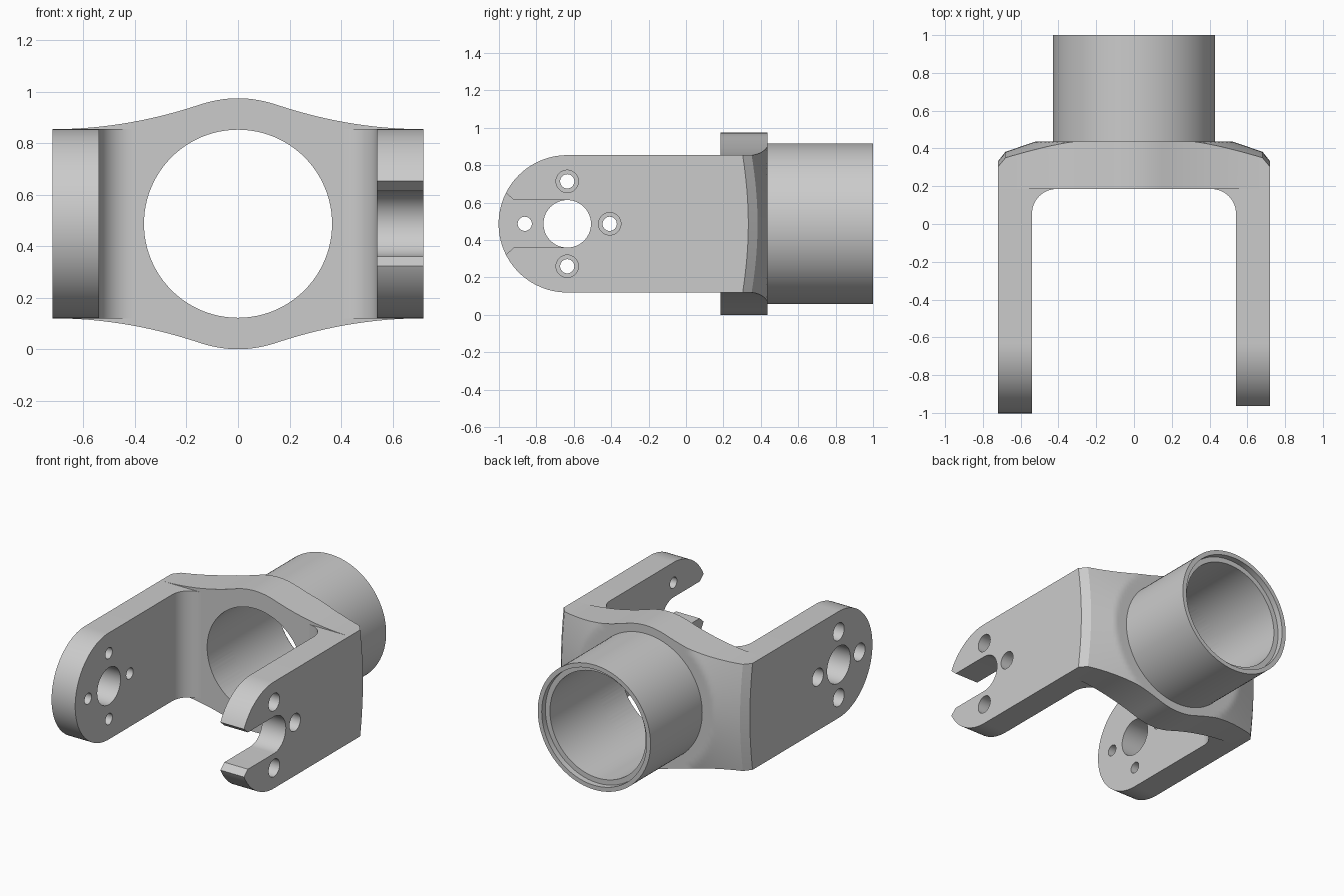
import bpy, bmesh, math

if "Cube" in bpy.data.objects:
    bpy.data.objects.remove(bpy.data.objects["Cube"])

MID = 0.487                 # height of the tube and pivot axes
PIVOT = -0.635              # depth of the pivot axis
ARM_R = 0.367               # half height of the arms
IN, OUT = 0.54, 0.72        # inner and outer faces of the arms
FRONT, BACK = 0.185, 0.437  # depth range of the yoke
BORE = 0.365

grey = bpy.data.materials.new("plain_grey")
grey.use_nodes = True
grey.diffuse_color = (0.6, 0.6, 0.6, 1)
grey.node_tree.nodes["Principled BSDF"].inputs["Base Color"].default_value = (0.6, 0.6, 0.6, 1)


def finish(name, bm):
    bmesh.ops.recalc_face_normals(bm, faces=bm.faces)
    mesh = bpy.data.meshes.new(name)
    bm.to_mesh(mesh)
    bm.free()
    mesh.materials.append(grey)
    obj = bpy.data.objects.new(name, mesh)
    bpy.context.collection.objects.link(obj)
    return obj


def activate(obj):
    bpy.ops.object.select_all(action='DESELECT')
    obj.select_set(True)
    bpy.context.view_layer.objects.active = obj


def smooth(obj):
    activate(obj)
    bpy.ops.object.shade_smooth_by_angle(angle=math.radians(30))


def prism(name, points, axis, lo, hi):
    """Extrude a closed outline along one axis."""
    place = {"x": lambda a, b, t: (t, a, b),
             "y": lambda a, b, t: (a, t, b),
             "z": lambda a, b, t: (a, b, t)}[axis]
    bm = bmesh.new()
    ends = [[bm.verts.new(place(a, b, t)) for a, b in points] for t in (lo, hi)]
    for end in ends:
        bm.faces.new(end)
    n = len(points)
    for i in range(n):
        j = (i + 1) % n
        bm.faces.new((ends[0][i], ends[0][j], ends[1][j], ends[1][i]))
    return finish(name, bm)


def arc(a, b, r, start, end, n):
    angles = [math.radians(start + (end - start) * i / n) for i in range(n + 1)]
    return [(a + r * math.cos(t), b + r * math.sin(t)) for t in angles]


def circle(a, b, r, n=64):
    return arc(a, b, r, 0, 360, n)[:-1]


def cut(obj, cutter):
    cutter.hide_render = True
    mod = obj.modifiers.new("cut", 'BOOLEAN')
    mod.operation = 'DIFFERENCE'
    mod.solver = 'EXACT'
    mod.object = cutter
    activate(obj)
    bpy.ops.object.modifier_apply(modifier=mod.name)
    bpy.data.objects.remove(cutter)


# Yoke: domed outline, with a conical back and chamfered outer corners
def half_height(x):
    x = abs(x)
    if x < 0.149:
        return MID - 1.12 * x * x
    return ARM_R + 0.292 * (OUT - x) ** 2


def back_depth(x, z):
    cone = max(0, math.hypot(x, z) - 0.52) * 0.34
    corner = max(0, abs(x) - 0.68) * 0.9
    return BACK - cone - corner


def make_yoke():
    bm = bmesh.new()
    cols, rows = 72, 28
    front, back = [], []
    for i in range(cols + 1):
        x = OUT * (2 * i / cols - 1)
        zs = [half_height(x) * (2 * j / rows - 1) for j in range(rows + 1)]
        front.append([bm.verts.new((x, FRONT, MID + z)) for z in zs])
        back.append([bm.verts.new((x, back_depth(x, z), MID + z)) for z in zs])
    for g in (front, back):
        for i in range(cols):
            for j in range(rows):
                bm.faces.new((g[i][j], g[i + 1][j], g[i + 1][j + 1], g[i][j + 1]))
    for i in range(cols):
        for j in (0, rows):
            bm.faces.new((front[i][j], front[i + 1][j], back[i + 1][j], back[i][j]))
    for j in range(rows):
        for i in (0, cols):
            bm.faces.new((front[i][j], front[i][j + 1], back[i][j + 1], back[i][j]))
    bmesh.ops.triangulate(bm, faces=bm.faces)
    return finish("yoke", bm)


yoke = make_yoke()
cut(yoke, prism("bore_cutter", circle(0, MID, BORE, 96), "y", 0, 0.8))
smooth(yoke)


# Tube: turned profile with a shallow step inside the rear rim
def make_tube():
    profile = [(0.43, BACK), (0.43, 1), (0.4, 1), (0.4, 0.96), (BORE, 0.96), (BORE, BACK)]
    bm = bmesh.new()
    rings = [[bm.verts.new((a, y, b)) for a, b in circle(0, MID, r, 96)] for r, y in profile]
    for k, ring in enumerate(rings):
        other = rings[(k + 1) % len(rings)]
        for i in range(96):
            j = (i + 1) % 96
            bm.faces.new((ring[i], ring[j], other[j], other[i]))
    return finish("tube", bm)


smooth(make_tube())

# Arms with inner fillets; the left one is open at the tip
for side, name in ((1, "left"), (-1, "right")):
    lo, hi = sorted((side * IN, side * OUT))
    outline = arc(PIVOT, MID, ARM_R, 90, 270, 64)
    outline += [(FRONT, MID - ARM_R), (FRONT, MID + ARM_R)]
    arm = prism(name + "_arm", outline, "x", lo, hi)

    # Pivot hole or open slot with flared mouth
    pivot_r = 0.127
    if side > 0:
        hole = arc(PIVOT, MID, pivot_r, -90, 90, 32)
        flare = pivot_r + 0.16
        hole += [(-0.92, MID + pivot_r), (-1.1, MID + flare),
                 (-1.1, MID - flare), (-0.92, MID - pivot_r)]
    else:
        hole = circle(PIVOT, MID, pivot_r)
    cut(arm, prism("pivot_cutter", hole, "x", lo - 0.1, hi + 0.1))

    # Bolt holes, counterbored from the outer face
    for k in range(4):
        if side > 0 and k == 2:
            continue
        y = PIVOT + 0.227 * math.cos(k * math.pi / 2)
        z = MID + 0.227 * math.sin(k * math.pi / 2)
        cut(arm, prism("bolt_cutter", circle(y, z, 0.038, 32), "x", lo - 0.1, hi + 0.1))
        near, far = sorted((side * (OUT - 0.09), side * (OUT + 0.1)))
        cut(arm, prism("head_cutter", circle(y, z, 0.06, 32), "x", near, far))
    smooth(arm)

    # Fillet between arm and yoke
    r = 0.13
    curve = arc(IN - r, FRONT - r, r, 0, 90, 16)
    corner = [(side * x, y) for x, y in curve + [(IN, FRONT)]]
    smooth(prism(name + "_fillet", corner, "z", MID - ARM_R, MID + ARM_R))
